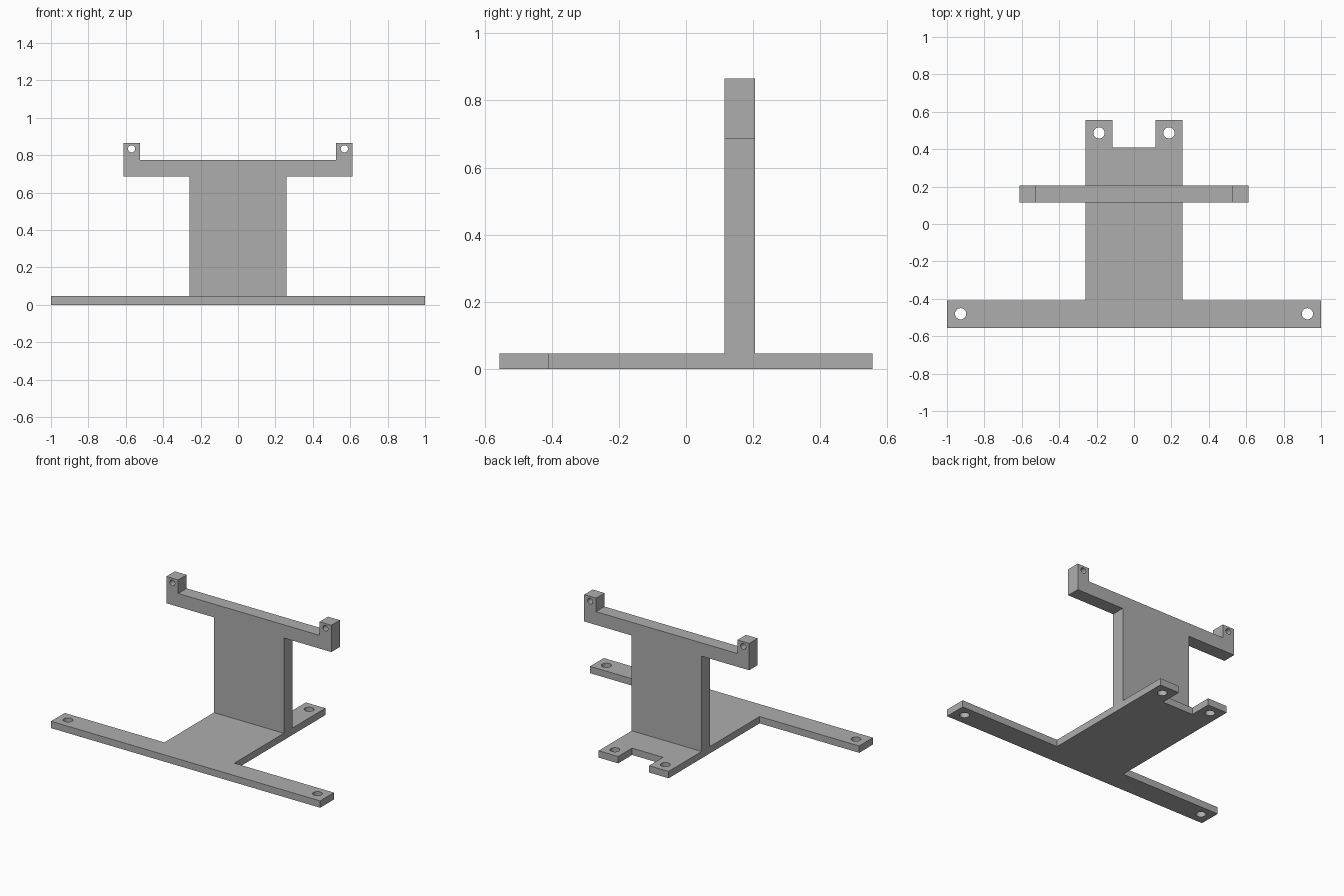
import bpy
import bmesh
from math import radians
from mathutils import Matrix, Vector

cube = bpy.data.objects.get("Cube")
if cube:
    bpy.data.objects.remove(cube, do_unlink=True)

grey = bpy.data.materials.new("plain grey")
GREY = (0.42, 0.42, 0.42, 1)
grey.diffuse_color = GREY
grey.use_nodes = True
grey.node_tree.nodes["Principled BSDF"].inputs["Base Color"].default_value = GREY

# Turns the local extrusion axis (z) to -y, and local y to z
UPRIGHT = Matrix.Rotation(radians(90), 4, "X")


def make_object(name, bm):
    bmesh.ops.recalc_face_normals(bm, faces=bm.faces)
    mesh = bpy.data.meshes.new(name)
    bm.to_mesh(mesh)
    bm.free()
    mesh.materials.append(grey)
    obj = bpy.data.objects.new(name, mesh)
    bpy.context.collection.objects.link(obj)
    return obj


def mirrored_plate(name, half, low, high, holes, radius, matrix):
    """Extrude a half outline mirrored across x, then drill mirrored holes."""
    outline = half + [(-x, y) for x, y in reversed(half)]
    bm = bmesh.new()
    face = bm.faces.new([bm.verts.new((x, y, low)) for x, y in outline])
    moved = bmesh.ops.extrude_face_region(bm, geom=[face], use_keep_orig=True)["geom"]
    verts = [v for v in moved if isinstance(v, bmesh.types.BMVert)]
    bmesh.ops.translate(bm, verts=verts, vec=(0, 0, high - low))
    bm.transform(matrix)
    plate = make_object(name, bm)

    # All drill holes of the part in one cutter
    bm = bmesh.new()
    for x, y in holes:
        for side in (-1, 1):
            centre = Vector((side * x, y, (low + high) / 2))
            bmesh.ops.create_cone(bm, cap_ends=True, segments=32, radius1=radius,
                                  radius2=radius, depth=(high - low) * 2,
                                  matrix=Matrix.Translation(centre))
    bm.transform(matrix)
    drill = make_object(name + "_drill", bm)
    drill.hide_render = True

    cut = plate.modifiers.new("holes", "BOOLEAN")
    cut.operation = "DIFFERENCE"
    cut.solver = "EXACT"
    cut.object = drill
    bpy.ops.object.select_all(action="DESELECT")
    plate.select_set(True)
    bpy.context.view_layer.objects.active = plate
    bpy.ops.object.modifier_apply(modifier=cut.name)
    bpy.data.objects.remove(drill, do_unlink=True)
    bpy.ops.object.shade_smooth_by_angle(angle=radians(30))
    return plate


# Flat base: wide front bar, central neck and two rear tabs
mirrored_plate(
    "base_plate",
    [(1, -0.556), (1, -0.41), (0.26, -0.41), (0.26, 0.556), (0.115, 0.556), (0.115, 0.408)],
    0, 0.046, [(0.927, -0.48), (0.187, 0.487)], 0.03, Matrix.Identity(4))

# Upright panel with cross bar and raised ears
mirrored_plate(
    "upright_bracket",
    [(0.26, 0.046), (0.26, 0.686), (0.613, 0.686), (0.613, 0.866), (0.525, 0.866), (0.525, 0.775)],
    -0.205, -0.115, [(0.569, 0.834)], 0.019, UPRIGHT)
